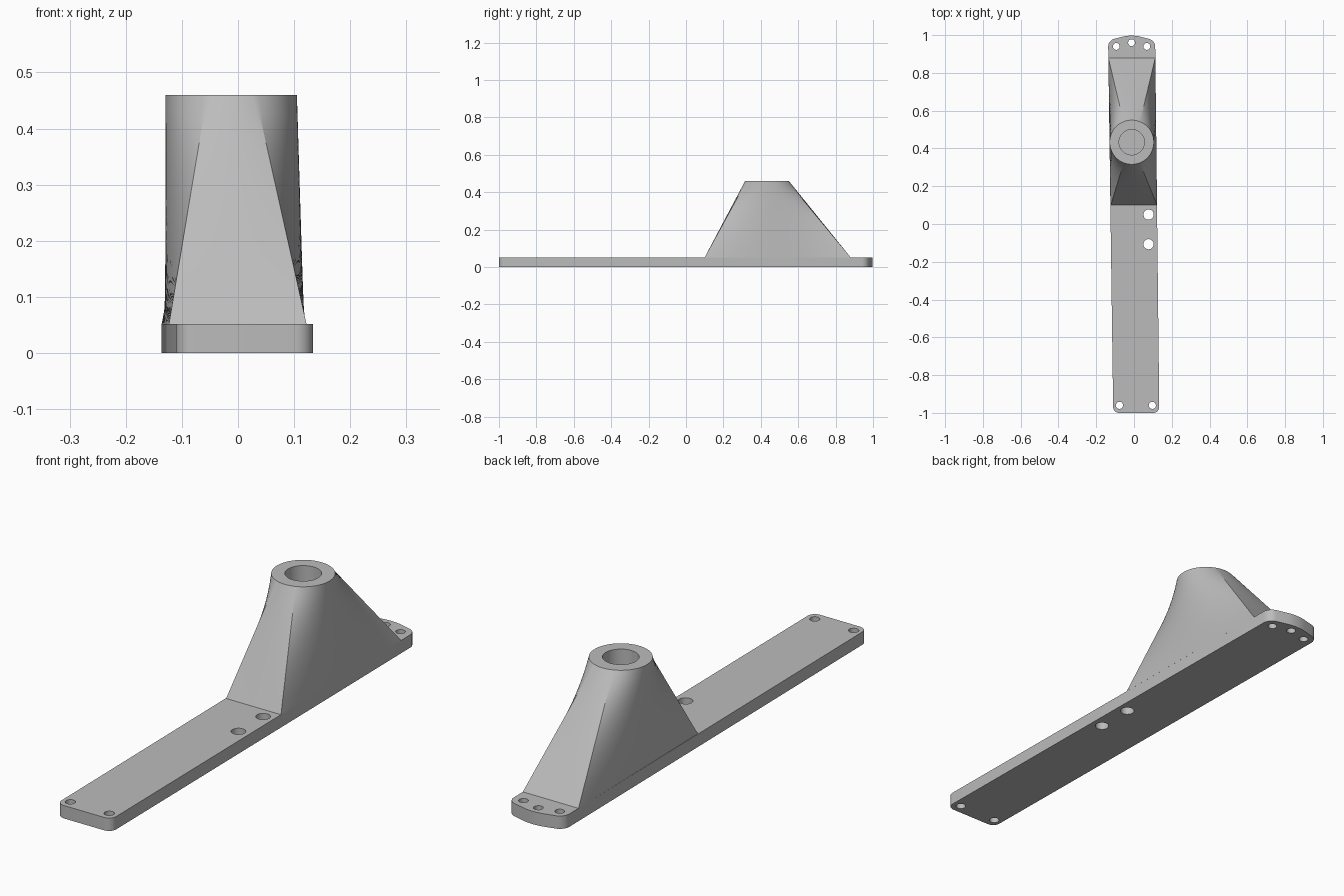
import bpy, bmesh, math
from mathutils import Vector

if "Cube" in bpy.data.objects:
    bpy.data.objects.remove(bpy.data.objects["Cube"], do_unlink=True)

grey = bpy.data.materials.new("plain grey")
grey.use_nodes = True
grey.diffuse_color = (0.5, 0.5, 0.5, 1)
grey.node_tree.nodes["Principled BSDF"].inputs["Base Color"].default_value = (0.5, 0.5, 0.5, 1)

PLATE_H, TOP = 0.052, 0.46


def finish(bm, name):
    bmesh.ops.recalc_face_normals(bm, faces=bm.faces)
    mesh = bpy.data.meshes.new(name)
    bm.to_mesh(mesh)
    bm.free()
    ob = bpy.data.objects.new(name, mesh)
    bpy.context.collection.objects.link(ob)
    mesh.materials.append(grey)
    return ob


def smooth(ob, angle):
    bpy.ops.object.select_all(action='DESELECT')
    ob.select_set(True)
    bpy.context.view_layer.objects.active = ob
    bpy.ops.object.shade_smooth_by_angle(angle=math.radians(angle))


# Base plate: slightly skewed strip with rounded corners and a blunt point at the back
bm = bmesh.new()
outline = [(-0.11, -1), (0.134, -1), (0.112, 0.972), (-0.013, 1.003), (-0.137, 0.972)]
verts = [bm.verts.new((x, y, 0)) for x, y in outline]
bm.faces.new(verts)
bmesh.ops.bevel(bm, geom=verts[:3] + verts[4:], offset=0.032, segments=8,
                profile=0.5, affect='VERTICES')
peak = max(bm.verts, key=lambda v: v.co.y)
bmesh.ops.bevel(bm, geom=[peak], offset=0.04, segments=6, profile=0.5, affect='VERTICES')
ext = bmesh.ops.extrude_face_region(bm, geom=bm.faces[:])
bmesh.ops.translate(bm, vec=(0, 0, PLATE_H),
                    verts=[g for g in ext["geom"] if isinstance(g, bmesh.types.BMVert)])
plate = finish(bm, "base_plate")

# Screw holes through the plate
holes = [(-0.077, -0.96, 0.019), (0.097, -0.96, 0.019),
         (0.077, 0.05, 0.027), (0.077, -0.107, 0.027),
         (-0.094, 0.94, 0.018), (-0.013, 0.96, 0.018), (0.068, 0.94, 0.018)]
bm = bmesh.new()
for x, y, r in holes:
    made = bmesh.ops.create_cone(bm, cap_ends=True, segments=32, radius1=r, radius2=r, depth=0.3)
    bmesh.ops.translate(bm, vec=(x, y, 0), verts=made["verts"])
cutter = finish(bm, "hole_cutter")
cutter.hide_render = True
mod = plate.modifiers.new("holes", 'BOOLEAN')
mod.object = cutter
mod.solver = 'EXACT'
bpy.context.view_layer.objects.active = plate
bpy.ops.object.modifier_apply(modifier="holes")
bpy.data.objects.remove(cutter, do_unlink=True)
smooth(plate, 30)

# Socket tower: loft from a rectangle to a circle, matched by share of perimeter
centre = Vector((-0.012, 0.433, 0))
corners = [Vector(c) for c in ((-0.123, 0.1, 0), (0.122, 0.1, 0), (0.113, 0.88, 0), (-0.136, 0.88, 0))]
counts = [16, 50, 16, 50]
lengths = [(corners[(i + 1) % 4] - corners[i]).length for i in range(4)]
total = sum(lengths)
angle = -math.pi / 2 - math.pi * lengths[0] / total
base, angles = [], []
for i, n in enumerate(counts):
    sweep = 2 * math.pi * lengths[i] / total
    for k in range(n):
        base.append(corners[i].lerp(corners[(i + 1) % 4], k / n))
        angles.append(angle + sweep * k / n)
    angle += sweep


def circle(r, z):
    return [centre + Vector((r * math.cos(a), r * math.sin(a), z)) for a in angles]


rim = circle(0.117, TOP)
rows = 12
rings = [[(b + Vector((0, 0, PLATE_H))).lerp(t, k / rows) for b, t in zip(base, rim)]
         for k in range(rows + 1)]
# Blind bore in the top
rings += [circle(0.067, TOP), circle(0.067, 0.16)]

bm = bmesh.new()
loops = [[bm.verts.new(p) for p in ring] for ring in rings]
for lo, hi in zip(loops, loops[1:]):
    for i in range(len(lo)):
        j = (i + 1) % len(lo)
        bm.faces.new((lo[i], lo[j], hi[j], hi[i]))
bm.faces.new(loops[-1])
bm.faces.new(loops[0][::-1])
tower = finish(bm, "socket_tower")
smooth(tower, 22)
